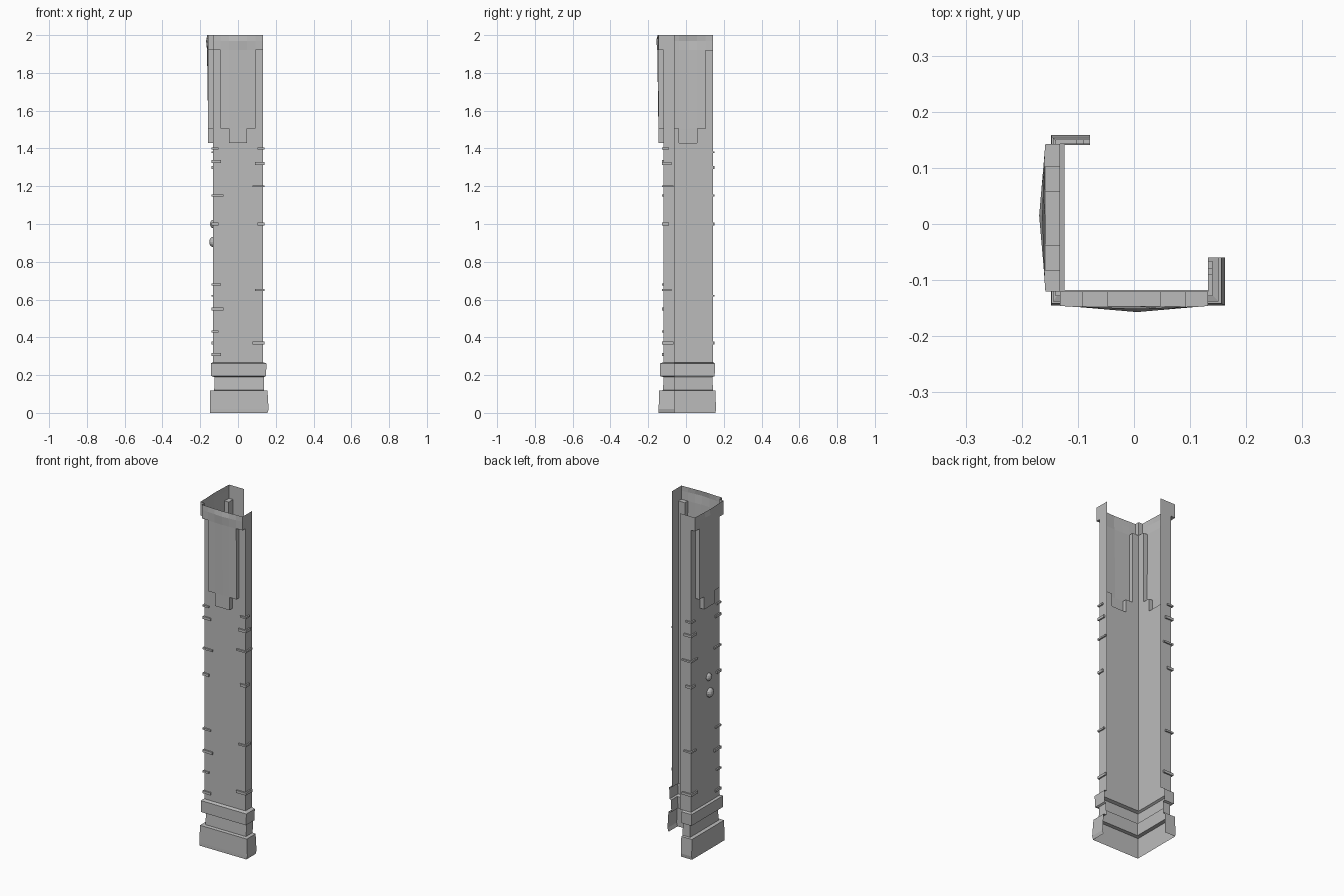
import bpy, bmesh
from mathutils import Matrix, Vector

cube = bpy.data.objects.get("Cube")
if cube:
    bpy.data.objects.remove(cube, do_unlink=True)

grey = bpy.data.materials.new("plain_grey")
grey.use_nodes = True
colour = (0.5, 0.5, 0.5, 1)
grey.diffuse_color = colour
grey.node_tree.nodes["Principled BSDF"].inputs["Base Color"].default_value = colour

# Shaft outline: distances of each wall from the centre line
LEFT, FRONT, RIGHT, BACK = -0.132, -0.12, 0.132, 0.143
BACK_END, RIGHT_END = -0.06, -0.06


def finish(name, bm, sheet=False):
    bmesh.ops.remove_doubles(bm, verts=bm.verts, dist=0.0001)
    bmesh.ops.recalc_face_normals(bm, faces=bm.faces)
    if sheet:
        # open shells face away from the centre line
        out = 0
        for f in bm.faces:
            c = f.calc_center_median()
            out += f.calc_area() * f.normal.dot(Vector((c.x, c.y, 0)))
        if out < 0:
            bmesh.ops.reverse_faces(bm, faces=bm.faces)
    mesh = bpy.data.meshes.new(name)
    bm.to_mesh(mesh)
    bm.free()
    mesh.materials.append(grey)
    obj = bpy.data.objects.new(name, mesh)
    bpy.context.collection.objects.link(obj)
    return obj


def quad(bm, points):
    bm.faces.new([bm.verts.new(p) for p in points])


def loft(name, levels, back_end):
    """Open shell along the walls; each level is z, left, front, right, back."""
    bm = bmesh.new()
    rings = []
    for z, l, f, r, b in levels:
        path = [(back_end, b), (-l, b), (-l, -f), (r, -f), (r, RIGHT_END)]
        rings.append([(x, y, z) for x, y in path])
    for low, high in zip(rings, rings[1:]):
        for i in range(len(low) - 1):
            quad(bm, (low[i], low[i + 1], high[i + 1], high[i]))
    return finish(name, bm, True)


# Plinth, neck and collar at the foot
loft("base_moulding", [
    (0, .148, .145, .156, .156),
    (.02, .148, .145, .162, .159),
    (.118, .147, .142, .156, .155),
    (.12, .126, .122, .137, .142),
    (.19, .124, .118, .139, .141),
    (.195, .142, .138, .148, .152),
    (.262, .144, .138, .151, .153),
    (.268, .132, .12, .132, .143),
], -0.078)


def relief_wall(name, place, low, high, centre):
    """Wall sheet with a raised stepped panel hanging from a bulging cap."""
    panel, tab = 0.092, 0.047
    us = [low, centre - panel, centre - tab, centre + 0.005,
          centre + tab, centre + panel, high]
    zs = [0.268, 1.43, 1.505, 1.92, 1.97, 2.0]
    cols, rows = len(us) - 1, len(zs) - 1
    bulge = {1.92: 0.006, 1.97: 0.011, 2.0: 0.005}

    def raised(i, j):
        if not (0 <= i < cols and 0 <= j < rows):
            return False
        if zs[j] >= 1.92:
            return True
        if zs[j] >= 1.5:
            return 0 < i < cols - 1
        return j > 0 and 1 < i < cols - 2

    def point(a, b, up):
        u, z = us[a], zs[b]
        side = 1 - abs(u - us[3]) / (high - us[3])
        depth = 0.026 + bulge.get(z, 0) * max(side, 0) if up else 0
        return place(u, depth, z)

    bm = bmesh.new()
    for i in range(cols):
        for j in range(rows):
            up = raised(i, j)
            quad(bm, [point(a, b, up) for a, b in
                      ((i, j), (i + 1, j), (i + 1, j + 1), (i, j + 1))])
            if not up:
                continue
            # side walls wherever the raised area ends, open at the top
            edges = [((i, j), (i, j + 1), raised(i - 1, j)),
                     ((i + 1, j), (i + 1, j + 1), raised(i + 1, j)),
                     ((i, j), (i + 1, j), raised(i, j - 1))]
            for p, q, joined in edges:
                if not joined:
                    quad(bm, (point(*p, True), point(*q, True),
                              point(*q, False), point(*p, False)))
    return finish(name, bm, True)


relief_wall("front_wall", lambda u, d, z: (u, FRONT - d, z), LEFT, RIGHT, 0.0)
relief_wall("side_wall", lambda u, d, z: (LEFT - d, u, z), FRONT, BACK, 0.01)


# Narrow returns at the two free edges
def strip(name, a, b):
    bm = bmesh.new()
    quad(bm, ((*a, 0.268), (*b, 0.268), (*b, 2), (*a, 2)))
    return finish(name, bm, True)


strip("front_return", (RIGHT, FRONT), (RIGHT, RIGHT_END))
strip("back_return", (LEFT, BACK), (BACK_END, BACK))


# Thin worn ridges wrapping the corners
def box(bm, x0, x1, y0, y1, z, height):
    m = Matrix.Translation(((x0 + x1) / 2, (y0 + y1) / 2, z)) @ Matrix.Diagonal(
        (abs(x1 - x0), abs(y1 - y0), height, 1))
    bmesh.ops.create_cube(bm, size=1, matrix=m)


def ridges(name, x, y, heights):
    sx, sy = (1 if x > 0 else -1), (1 if y > 0 else -1)
    bm = bmesh.new()
    out = 0.008
    for n, z in enumerate(heights):
        length = 0.03 + 0.012 * (n % 3)
        tall = 0.01 + 0.005 * (n % 2)
        box(bm, x + sx * out, x - sx * length, y, y + sy * out, z, tall)
        box(bm, x, x + sx * out, y, y - sy * length, z, tall)
    mesh_obj = finish(name, bm)
    return mesh_obj


ridges("outer_corner_ridges", LEFT, FRONT,
       [1.4, 1.33, 1.15, 1.0, 0.68, 0.55, 0.43, 0.31])
ridges("front_edge_ridges", RIGHT, FRONT, [1.4, 1.32, 1.2, 1.0, 0.65, 0.37])
ridges("back_edge_ridges", LEFT, BACK, [1.38, 1.3, 1.15, 1.0, 0.62, 0.37])


# Two round studs on the side wall
for name, y, z, r in (("upper_stud", -0.02, 1.0, 0.022),
                      ("lower_stud", -0.03, 0.905, 0.027)):
    bm = bmesh.new()
    bmesh.ops.create_uvsphere(bm, u_segments=12, v_segments=8, radius=r)
    bmesh.ops.delete(bm, geom=[v for v in bm.verts if v.co.x > 0.001],
                     context='VERTS')
    for v in bm.verts:
        v.co = (LEFT + v.co.x * 0.75, y + v.co.y, z + v.co.z)
    finish(name, bm, True)
